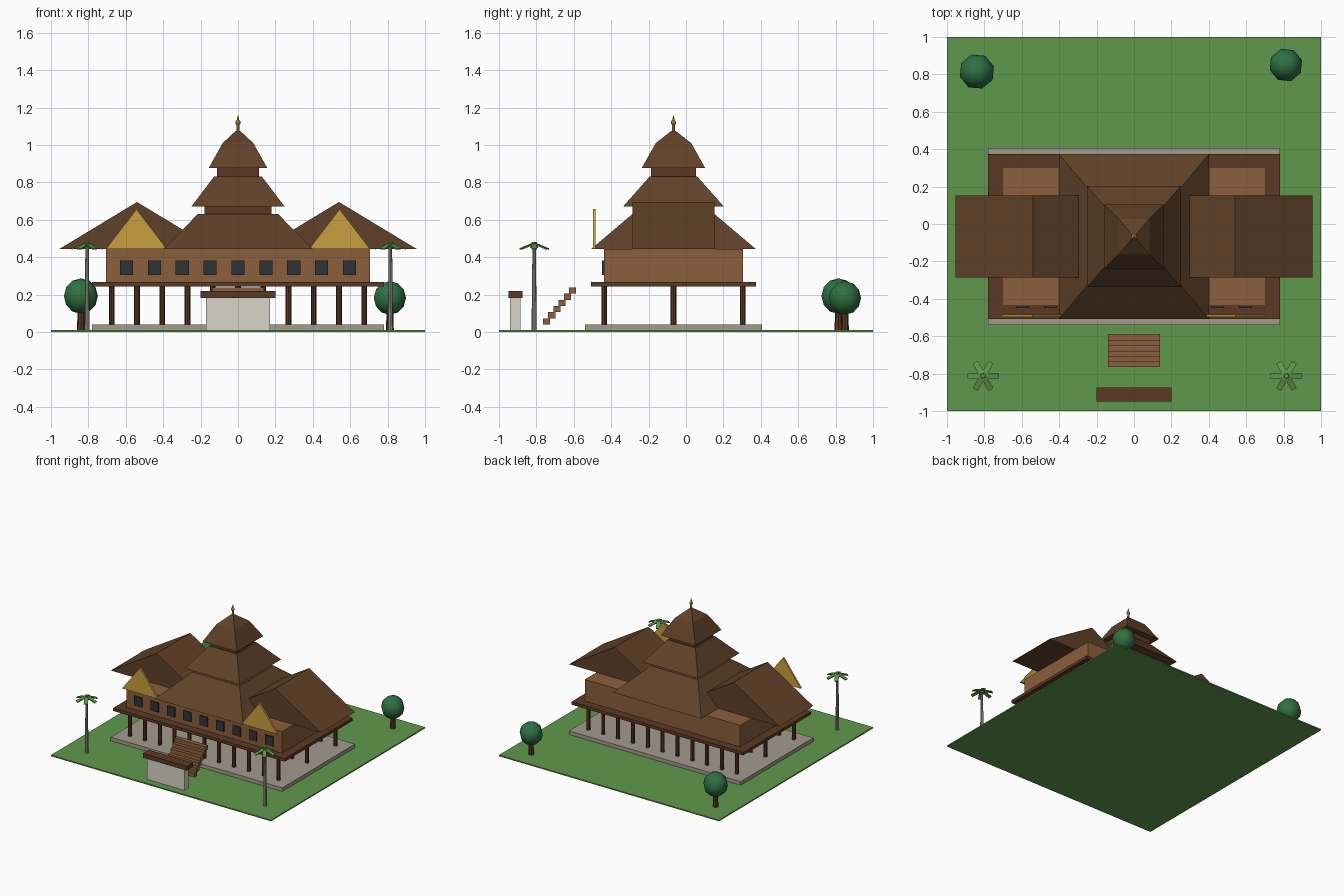
import bpy, bmesh, math
from mathutils import Matrix, Vector

if "Cube" in bpy.data.objects:
    bpy.data.objects.remove(bpy.data.objects["Cube"])


def material(name, r, g, b):
    m = bpy.data.materials.new(name)
    lin = [((c / 255 + 0.055) / 1.055) ** 2.4 for c in (r, g, b)]
    m.diffuse_color = (*lin, 1)
    m.use_nodes = True
    m.node_tree.nodes["Principled BSDF"].inputs["Base Color"].default_value = m.diffuse_color
    return m


GRASS = material("grass_green", 96, 153, 77)
STONE = material("stone_grey", 163, 155, 141)
CREAM = material("pale_plaster", 217, 213, 200)
DARK = material("dark_timber", 92, 57, 35)
WALL = material("wall_timber", 139, 94, 60)
ROOF = material("roof_brown", 96, 65, 40)
GLASS = material("window_dark", 48, 51, 55)
GOLD = material("gold", 200, 160, 62)
LEAF = material("tree_green", 46, 112, 66)
BARK = material("palm_bark", 152, 147, 139)

CY = -0.067  # house centre in y


def finish(name, bm, mat, smooth=False):
    bmesh.ops.recalc_face_normals(bm, faces=bm.faces[:])
    me = bpy.data.meshes.new(name)
    bm.to_mesh(me)
    bm.free()
    me.materials.append(mat)
    for p in me.polygons:
        p.use_smooth = smooth
    ob = bpy.data.objects.new(name, me)
    bpy.context.collection.objects.link(ob)
    return ob


def add_box(bm, x0, x1, y0, y1, z0, z1):
    m = Matrix.Translation(((x0 + x1) / 2, (y0 + y1) / 2, (z0 + z1) / 2))
    bmesh.ops.create_cube(bm, size=1, matrix=m @ Matrix.Diagonal((x1 - x0, y1 - y0, z1 - z0, 1)))


def box(name, mat, *dims):
    bm = bmesh.new()
    add_box(bm, *dims)
    return finish(name, bm, mat)


def add_cyl(bm, x, y, z0, z1, r0, r1, n=8):
    bmesh.ops.create_cone(bm, cap_ends=True, segments=n, radius1=r0, radius2=r1, depth=z1 - z0,
                          matrix=Matrix.Translation((x, y, (z0 + z1) / 2)))


def tiered(name, mat, rings):
    """Stack of rectangles (half x, half y, z) joined into a closed hipped form."""
    bm = bmesh.new()
    loops = [[bm.verts.new((sx * hx, CY + sy * hy, z))
              for sx, sy in ((-1, -1), (1, -1), (1, 1), (-1, 1))] for hx, hy, z in rings]
    for a, b in zip(loops, loops[1:]):
        for i in range(4):
            j = (i + 1) % 4
            bm.faces.new((a[i], a[j], b[j], b[i]))
    bm.faces.new(loops[0])
    bm.faces.new(loops[-1])
    return finish(name, bm, mat)


def gable(name, mat, cx, half, y0, y1, z0, z1):
    """Triangular prism with its ridge along y."""
    bm = bmesh.new()
    f, b = [[bm.verts.new(p) for p in ((cx - half, y, z0), (cx + half, y, z0), (cx, y, z1))]
            for y in (y0, y1)]
    bm.faces.new(f)
    bm.faces.new(b)
    for i in range(3):
        j = (i + 1) % 3
        bm.faces.new((f[i], f[j], b[j], b[i]))
    return finish(name, bm, mat)


# Site, plinth and raised floor
box("lawn", GRASS, -1, 1, -1, 1, 0, 0.01)
box("plinth", STONE, -0.78, 0.78, CY - 0.472, CY + 0.472, 0.01, 0.04)
box("deck", DARK, -0.78, 0.78, CY - 0.44, CY + 0.44, 0.243, 0.267)

# Three rows of stilts
bm = bmesh.new()
for i in range(11):
    for dy in (-0.37, 0, 0.37):
        add_cyl(bm, (i - 5) * 0.135, CY + dy, 0.04, 0.243, 0.015, 0.015)
finish("stilts", bm, DARK)

# Long hall with its window row
box("hall_walls", WALL, -0.706, 0.706, CY - 0.372, CY + 0.372, 0.267, 0.444)
bm = bmesh.new()
for i in range(9):
    x = (i - 4) * 0.149
    add_box(bm, x - 0.035, x + 0.035, CY - 0.381, CY - 0.372, 0.305, 0.383)
finish("windows", bm, GLASS)

# Stacked central roof
tiered("lower_roof", ROOF, [(0.40, 0.44, 0.444), (0.215, 0.22, 0.63)])
tiered("lower_neck", DARK, [(0.18, 0.20, 0.63), (0.18, 0.20, 0.672)])
tiered("middle_roof", ROOF, [(0.25, 0.27, 0.67), (0.127, 0.127, 0.832)])
tiered("upper_neck", DARK, [(0.113, 0.12, 0.83), (0.113, 0.12, 0.88)])
tiered("top_roof", ROOF, [(0.157, 0.17, 0.876), (0.082, 0.095, 1.01), (0.012, 0.012, 1.075)])

# Finial
bm = bmesh.new()
add_cyl(bm, 0, CY, 1.07, 1.112, 0.009, 0.007)
bmesh.ops.create_uvsphere(bm, u_segments=8, v_segments=6, radius=0.014,
                          matrix=Matrix.Translation((0, CY, 1.12)))
add_cyl(bm, 0, CY, 1.13, 1.158, 0.007, 0.002)
finish("finial", bm, GOLD)

# Side wings with gold gable panels
for side, s in (("left", -1), ("right", 1)):
    gable(side + "_wing_roof", ROOF, s * 0.54, 0.415, CY - 0.22, CY + 0.22, 0.444, 0.695)
    gable(side + "_gable_panel", GOLD, s * 0.543, 0.163, -0.498, -0.483, 0.444, 0.657)

# Entry stairs
bm = bmesh.new()
for i in range(6):
    y, z = -0.765 + i * 0.028, 0.04 + i * 0.033
    add_box(bm, -0.138, 0.138, y, y + 0.038, z, z + 0.033)
finish("stairs", bm, WALL)

# Entrance sign wall and cap
box("sign_wall", CREAM, -0.17, 0.17, -0.94, -0.885, 0.01, 0.183)
box("sign_cap", DARK, -0.20, 0.20, -0.95, -0.873, 0.183, 0.218)

# Round trees
for side, x, y, z, r in (("left", -0.84, 0.815, 0.192, 0.095), ("right", 0.812, 0.85, 0.182, 0.09)):
    bm = bmesh.new()
    add_cyl(bm, x, y, 0.01, z - 0.05, 0.021, 0.017)
    finish(side + "_tree_trunk", bm, DARK)
    bm = bmesh.new()
    bmesh.ops.create_uvsphere(bm, u_segments=8, v_segments=6, radius=r,
                              matrix=Matrix.Translation((x, y, z)) @ Matrix.Rotation(0.3, 4, 'Z'))
    finish(side + "_tree_crown", bm, LEAF, True)

# Palms: tapered trunk, six drooping fronds and a small heart
for side, x in (("left", -0.807), ("right", 0.815)):
    y = -0.812
    bm = bmesh.new()
    add_cyl(bm, x, y, 0.01, 0.455, 0.014, 0.009)
    finish(side + "_palm_trunk", bm, BARK)
    bm = bmesh.new()
    add_cyl(bm, x, y, 0.448, 0.482, 0.022, 0.012)
    for i in range(6):
        m = (Matrix.Translation((x, y, 0.474)) @ Matrix.Rotation(i * math.pi / 3, 4, 'Z')
             @ Matrix.Rotation(math.radians(20), 4, 'Y') @ Matrix.Translation((0.044, 0, 0)))
        bmesh.ops.create_cube(bm, size=1, matrix=m @ Matrix.Diagonal((0.088, 0.03, 0.007, 1)))
    finish(side + "_palm_fronds", bm, GRASS)
